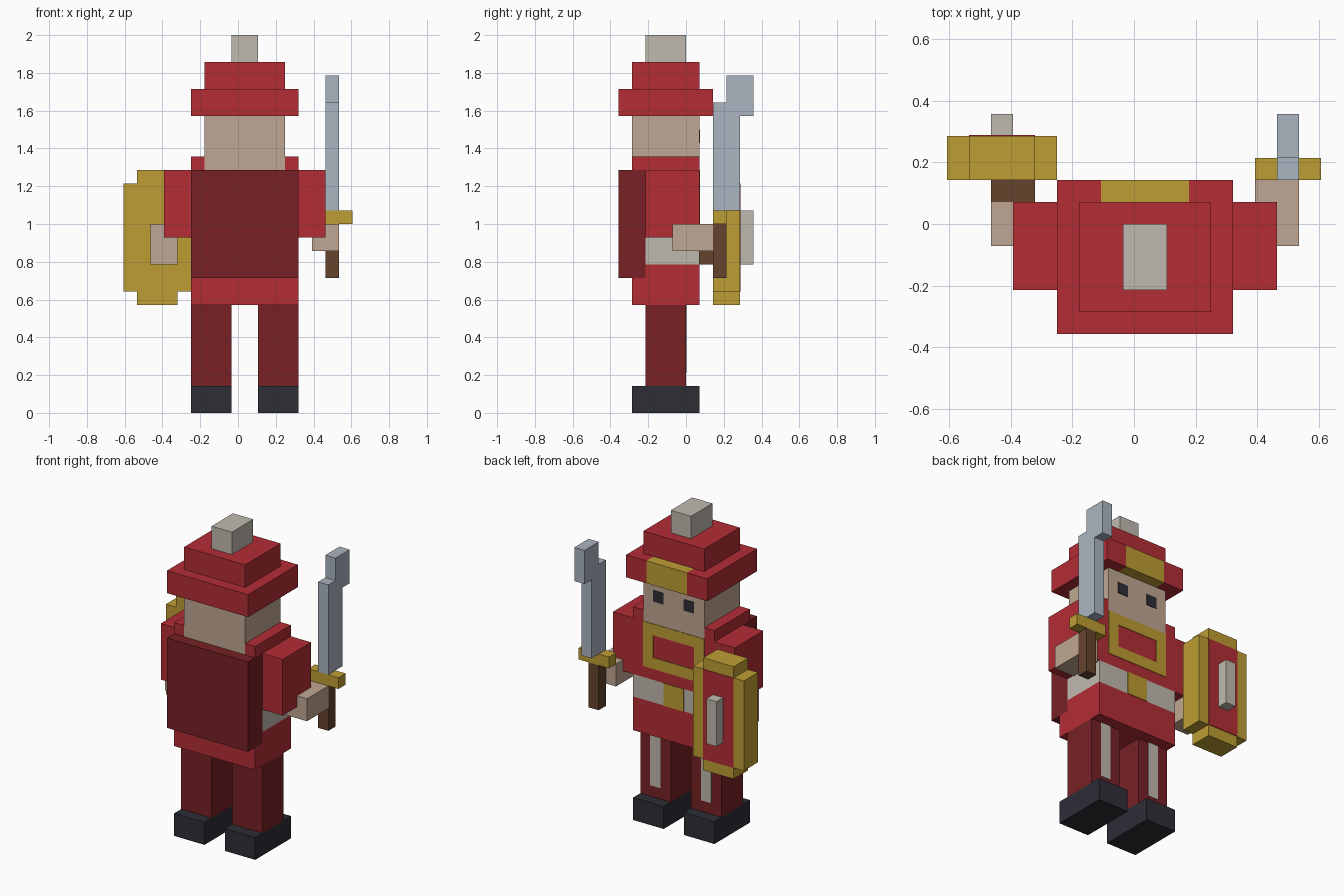
import bpy
import bmesh

if "Cube" in bpy.data.objects:
    bpy.data.objects.remove(bpy.data.objects["Cube"], do_unlink=True)

U = 1 / 14            # edge of one block
X_OFFSET = 8.5        # block column that lies on x = 0
BODY_AXIS = 9         # block column the body mirrors about
PLATE = 0.05          # thickness of painted plates, in blocks


def material(name, r, g, b):
    """Flat material from a display colour."""
    def linear(c):
        c /= 255
        return c / 12.92 if c < 0.04 else ((c + 0.055) / 1.055) ** 2.4
    colour = (linear(r), linear(g), linear(b), 1)
    m = bpy.data.materials.new(name)
    m.use_nodes = True
    m.diffuse_color = colour
    node = m.node_tree.nodes["Principled BSDF"]
    node.inputs["Base Color"].default_value = colour
    node.inputs["Roughness"].default_value = 0.9
    return m


RED = material("red cloth", 180, 45, 53)
MAROON = material("dark red cloth", 119, 33, 37)
SKIN = material("skin", 192, 167, 147)
PALE = material("pale grey", 192, 186, 175)
GOLD = material("gold", 190, 158, 52)
DARK = material("charcoal", 45, 45, 54)
STEEL = material("steel", 171, 181, 192)
WOOD = material("brown wood", 100, 68, 44)


def block(name, mat, x, y, z):
    """Box spanning block ranges x, y and z."""
    bm = bmesh.new()
    bmesh.ops.create_cube(bm, size=1)
    for v in bm.verts:
        v.co.x = (x[v.co.x > 0] - X_OFFSET) * U
        v.co.y = y[v.co.y > 0] * U
        v.co.z = z[v.co.z > 0] * U
    mesh = bpy.data.meshes.new(name)
    bm.to_mesh(mesh)
    bm.free()
    mesh.materials.append(mat)
    obj = bpy.data.objects.new(name, mesh)
    bpy.context.collection.objects.link(obj)
    return obj


def pair(name, mat, x, y, z):
    """The same box on both sides of the body."""
    block("left_" + name, mat, x, y, z)
    mirrored = (2 * BODY_AXIS - x[1], 2 * BODY_AXIS - x[0])
    block("right_" + name, mat, mirrored, y, z)


def plate(name, mat, x, y, z):
    """Thin painted panel on a surface at depth y."""
    block(name, mat, x, (y - PLATE, y + PLATE), z)


# Legs and boots
pair("boot", DARK, (10, 13), (-4, 1), (0, 2))
pair("leg", MAROON, (10, 13), (-3, 0), (2, 8))
pair("leg_stripe", PALE, (11, 12), (-PLATE, PLATE), (3, 8))

# Torso, belt and cape
BODY = (5, 13)
block("tunic_hem", RED, BODY, (-4, 1), (8, 10))
block("waist", RED, BODY, (-3, 1), (10, 11))
block("belt", PALE, BODY, (-3, 1), (11, 13))
block("chest", RED, BODY, (-3, 1), (13, 18))
pair("collar", RED, (12, 13), (-4, 1), (18, 19))
block("cape", MAROON, BODY, (-5, -3), (10, 18))
plate("buckle", GOLD, (8, 10), 1, (11, 13))
for name, x, z in (("top", (6, 12), (17, 18)), ("bottom", (6, 12), (14, 15)),
                   ("right", (6, 7), (15, 17)), ("left", (11, 12), (15, 17))):
    plate("chest_trim_" + name, GOLD, x, 1, z)

# Head and hat
block("head", SKIN, (6, 12), (-4, 1), (18, 22))
pair("eye", DARK, (10, 11), (1 - PLATE, 1 + PLATE), (20, 21))
block("hat_brim", RED, BODY, (-5, 1), (22, 24))
pair("hat_brim_front", RED, (11, 13), (1, 2), (22, 24))
block("hat_badge", GOLD, (7, 11), (1, 2), (22, 24))
block("hat_crown", RED, (6, 12), (-4, 1), (24, 26))
block("hat_knob", PALE, (8, 10), (-3, 0), (26, 28))

# Arms
pair("sleeve", RED, (13, 15), (-3, 1), (13, 18))
block("left_forearm", SKIN, (14, 16), (-1, 2), (12, 14))
block("right_forearm", SKIN, (2, 4), (-1, 1), (11, 14))

# Sword
block("sword_grip", WOOD, (15, 16), (2, 3), (10, 14))
block("sword_guard", GOLD, (14, 17), (2, 3), (14, 15))
block("sword_blade", STEEL, (15, 16), (2, 4), (15, 22))
block("sword_blade_step", STEEL, (15, 16), (2, 3), (22, 23))
block("sword_tip", STEEL, (15, 16), (3, 5), (22, 25))

# Shield
block("shield_handle", WOOD, (2, 4), (1, 2), (11, 14))
block("shield_body", GOLD, (0, 5), (2, 4), (9, 17))
block("shield_top", GOLD, (1, 4), (2, 4), (17, 18))
block("shield_bottom", GOLD, (1, 4), (2, 4), (8, 9))
plate("shield_panel", RED, (1, 4), 4, (9, 17))
block("shield_boss", PALE, (2, 3), (4, 5), (11, 15))
